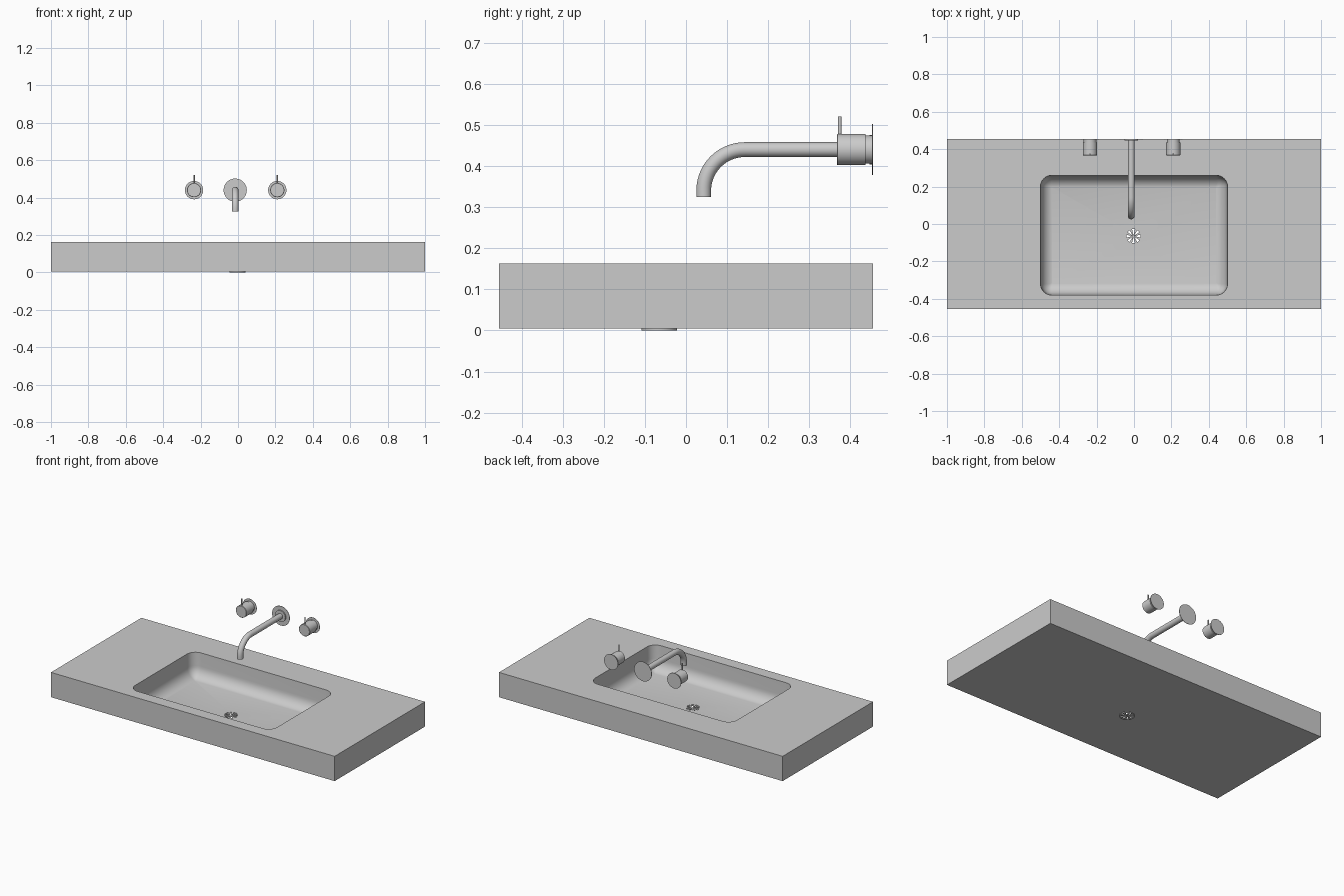
import bpy, bmesh
from math import sin, cos, pi, radians
from mathutils import Vector, Matrix

if "Cube" in bpy.data.objects:
    bpy.data.objects.remove(bpy.data.objects["Cube"])


def make(name, bm, smooth=True):
    bmesh.ops.recalc_face_normals(bm, faces=bm.faces)
    me = bpy.data.meshes.new(name)
    bm.to_mesh(me)
    bm.free()
    ob = bpy.data.objects.new(name, me)
    bpy.context.collection.objects.link(ob)
    if smooth:
        smooth_object(ob)
    return ob


def smooth_object(ob):
    bpy.ops.object.select_all(action='DESELECT')
    ob.select_set(True)
    bpy.context.view_layer.objects.active = ob
    bpy.ops.object.shade_smooth_by_angle(angle=radians(30))


def loft(bm, loops):
    """Skin a list of equal-length point loops and cap both ends."""
    rings = [[bm.verts.new(p) for p in loop] for loop in loops]
    n = len(rings[0])
    for a, b in zip(rings, rings[1:]):
        for i in range(n):
            j = (i + 1) % n
            bm.faces.new((a[i], a[j], b[j], b[i]))
    bm.faces.new(rings[0])
    bm.faces.new(rings[-1])


def turned(name, centre, axis, profile, n=40):
    """Solid of revolution; profile is (distance along axis, radius)."""
    rot = Vector(axis).to_track_quat('Z', 'Y').to_matrix()
    bm = bmesh.new()
    loft(bm, [[Vector(centre) + rot @ Vector((r * cos(2 * pi * i / n), r * sin(2 * pi * i / n), h))
               for i in range(n)] for h, r in profile])
    return make(name, bm)


def rounded_rect(inset, z, n=8):
    x0, x1, y0, y1 = -0.5 + inset, 0.5 - inset, -0.38 + inset, 0.26 - inset
    r = max(0.06 - inset, 0.006)
    pts = []
    for k, (cx, cy) in enumerate([(x1 - r, y1 - r), (x0 + r, y1 - r), (x0 + r, y0 + r), (x1 - r, y0 + r)]):
        for i in range(n + 1):
            a = pi / 2 * (k + i / n)
            pts.append((cx + r * cos(a), cy + r * sin(a), z))
    return pts


def cut(ob, cutter):
    cutter.hide_render = True
    mod = ob.modifiers.new('cut', 'BOOLEAN')
    mod.operation = 'DIFFERENCE'
    mod.solver = 'EXACT'
    mod.object = cutter
    bpy.ops.object.select_all(action='DESELECT')
    bpy.context.view_layer.objects.active = ob
    ob.select_set(True)
    bpy.ops.object.modifier_apply(modifier='cut')
    bpy.data.objects.remove(cutter)


# Countertop slab
TOP, BOTTOM, FLOOR = 0.163, 0.005, 0.008
bm = bmesh.new()
bmesh.ops.create_cube(bm, size=1, matrix=Matrix.Translation((0, 0, (TOP + BOTTOM) / 2))
                      @ Matrix.Diagonal((2, 0.91, TOP - BOTTOM, 1)))
slab = make('countertop_basin', bm, False)

# Basin hollow with coved lower edge
bm = bmesh.new()
loops = [rounded_rect(0, TOP + 0.05), rounded_rect(0, TOP)]
for i in range(9):
    a = radians(80) * i / 8
    loops.append(rounded_rect(0.004 + 0.056 * (1 - cos(a)) / (1 - cos(radians(80))),
                              0.08 - (0.08 - FLOOR) * sin(a) / sin(radians(80))))
loft(bm, loops)
cut(slab, make('basin_cutter', bm, False))

# Drain opening
DRAIN = Vector((-0.003, -0.065, 0))
cut(slab, turned('drain_cutter', DRAIN, (0, 0, 1), [(-0.02, 0.040), (0.05, 0.040)]))
smooth_object(slab)

# Drain grate: rim, hub and wedge-shaped bars
bm = bmesh.new()
n, H = 40, 0.006
section = [(0.038, 0), (0.043, 0), (0.043, H), (0.038, H)]
ring = [[bm.verts.new(DRAIN + Vector((r * cos(2 * pi * i / n), r * sin(2 * pi * i / n), z)))
         for r, z in section] for i in range(n)]
for i in range(n):
    a, b = ring[i], ring[(i + 1) % n]
    for k in range(4):
        m = (k + 1) % 4
        bm.faces.new((a[k], b[k], b[m], a[m]))
for i in range(8):
    t = 2 * pi * (i + 0.5) / 8
    wedge = [(0.004, -0.4), (0.0395, -0.19), (0.0395, 0.19), (0.004, 0.4)]
    loft(bm, [[DRAIN + Vector((r * cos(t + d), r * sin(t + d), z)) for r, d in wedge] for z in (0, H)])
loft(bm, [[DRAIN + Vector((0.006 * cos(pi * i / 8), 0.006 * sin(pi * i / 8), z))
           for i in range(16)] for z in (0, H)])
make('drain_grate', bm)

# Spout: wall plate, collar and bent tube
WALL, Z, SX = 0.455, 0.44, -0.015
turned('spout_plate', (SX, WALL, Z), (0, -1, 0), [(0, 0.062), (0.002, 0.062)])
turned('spout_collar', (SX, WALL, Z), (0, -1, 0), [(0.001, 0.036), (0.009, 0.036)])
path = [(WALL - 0.001, Z, 0)]
path += [(0.143 - 0.1 * sin(a), Z - 0.1 + 0.1 * cos(a), a) for a in [pi / 2 * i / 14 for i in range(15)]]
path += [(0.043, 0.325, pi / 2)]
bm = bmesh.new()
loops = []
for y, z, a in path:
    normal = Vector((0, -sin(a), cos(a)))
    loops.append([Vector((SX, y, z)) + 0.018 * (cos(2 * pi * i / 32) * Vector((1, 0, 0))
                  + sin(2 * pi * i / 32) * normal) for i in range(32)])
loft(bm, loops)
make('spout_tube', bm)

# Two handles: wall disc, neck, knob and lever pin
for side, x in (('left', -0.235), ('right', 0.21)):
    turned(side + '_handle_plate', (x, WALL, Z), (0, -1, 0), [(0, 0.049), (0.002, 0.049)])
    turned(side + '_handle_knob', (x, WALL, Z), (0, -1, 0),
           [(0.001, 0.034), (0.018, 0.034), (0.018, 0.038), (0.086, 0.038), (0.088, 0.036)])
    turned(side + '_handle_lever', (x, 0.374, Z + 0.03), (0, 0, 1), [(0, 0.004), (0.05, 0.004)], 16)
